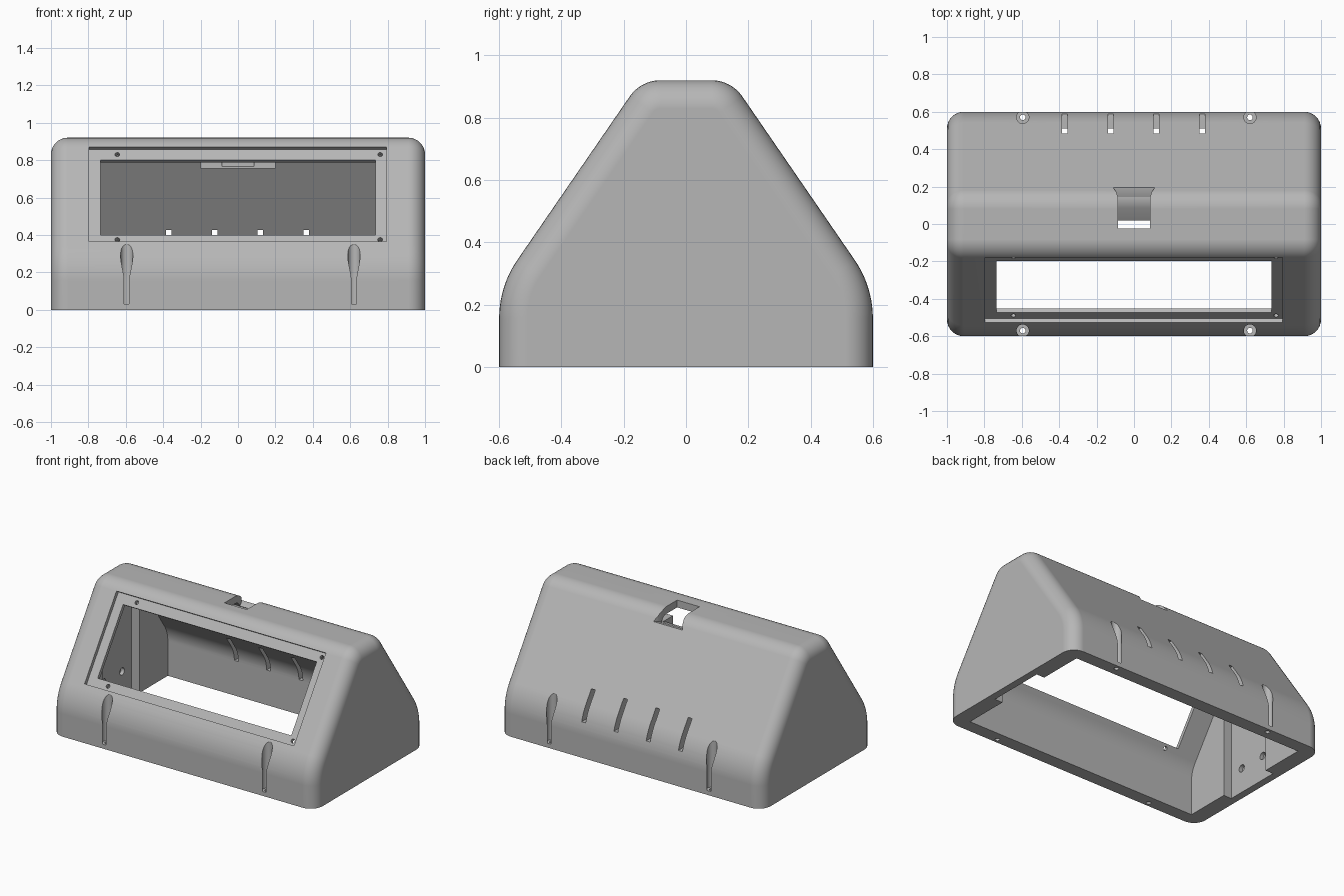
import bpy, bmesh, math
from mathutils import Matrix, Vector

if "Cube" in bpy.data.objects:
    bpy.data.objects.remove(bpy.data.objects["Cube"])

grey = bpy.data.materials.new("plain grey")
grey.use_nodes = True
colour = (0.47, 0.47, 0.47, 1)
grey.diffuse_color = colour
grey.node_tree.nodes["Principled BSDF"].inputs["Base Color"].default_value = colour

TILT = math.radians(55.5)      # pitch of the sloped faces
KNEE = 0.258                   # height where the slope meets the upright wall
HALF_DEPTH, HEIGHT, ROUND = 0.6, 0.92, 0.09


def slope_y(z, depth=0):
    """y of the front slope at height z, sunk by depth."""
    return -HALF_DEPTH + (z - KNEE) / math.tan(TILT) + depth / math.sin(TILT)


def fillet(a, b, c, radius, steps=10):
    """Arc that rounds corner b between a and c."""
    u, v = (a - b).normalized(), (c - b).normalized()
    half = u.angle(v) / 2
    centre = b + (u + v).normalized() * (radius / math.sin(half))
    start = b + u * (radius / math.tan(half)) - centre
    end = b + v * (radius / math.tan(half)) - centre
    sweep = start.angle(end)
    return [centre + (start * math.sin(sweep * (1 - i / steps)) +
                      end * math.sin(sweep * i / steps)) / math.sin(sweep)
            for i in range(steps + 1)]


def profile(side, depth, top, low_r, top_r, bottom=0):
    """Closed y-z outline: upright foot, slope and flat top, mirrored."""
    knee_z = KNEE + math.tan(TILT) * (HALF_DEPTH - side - depth / math.sin(TILT))
    foot, knee = Vector((-side, bottom)), Vector((-side, knee_z))
    brow, mid = Vector((slope_y(top, depth), top)), Vector((0, top))
    half = [foot] + fillet(foot, knee, brow, low_r) + fillet(knee, brow, mid, top_r)
    return half + [Vector((-p.x, p.y)) for p in reversed(half)]


def finish(name, bm):
    bmesh.ops.recalc_face_normals(bm, faces=bm.faces)
    mesh = bpy.data.meshes.new(name)
    bm.to_mesh(mesh)
    bm.free()
    mesh.materials.append(grey)
    obj = bpy.data.objects.new(name, mesh)
    bpy.context.collection.objects.link(obj)
    return obj


def loft(name, rings):
    """Skin a row of matching closed rings and cap both ends."""
    bm = bmesh.new()
    rows = [[bm.verts.new(p) for p in ring] for ring in rings]
    n = len(rows[0])
    for r, s in zip(rows, rows[1:]):
        for i in range(n):
            j = (i + 1) % n
            bm.faces.new((r[i], r[j], s[j], s[i]))
    bm.faces.new(rows[0])
    bm.faces.new(rows[-1])
    return finish(name, bm)


def box(name, lo, hi, turn=Matrix()):
    lo, hi = Vector(lo), Vector(hi)
    bm = bmesh.new()
    bmesh.ops.create_cube(bm, size=1, matrix=turn @ Matrix.Translation((lo + hi) / 2)
                          @ Matrix.Diagonal((*(hi - lo), 1)))
    return finish(name, bm)


def rod(name, radius, lo, hi, turn, sides=24):
    """Cylinder along the local z axis from lo to hi."""
    bm = bmesh.new()
    bmesh.ops.create_cone(bm, cap_ends=True, segments=sides, radius1=radius,
                          radius2=radius, depth=hi - lo,
                          matrix=turn @ Matrix.Translation((0, 0, (lo + hi) / 2)))
    return finish(name, bm)


def combine(tool, how="DIFFERENCE"):
    """Cut or join a helper into the housing and discard it."""
    tool.hide_render = True
    mod = housing.modifiers.new(how, "BOOLEAN")
    mod.operation, mod.solver, mod.object = how, "EXACT", tool
    bpy.context.view_layer.objects.active = housing
    bpy.ops.object.modifier_apply(modifier=mod.name)
    bpy.data.objects.remove(tool)


def on_slope(x, z, depth=0):
    """Frame lying on the front slope: local y uphill, local z outward."""
    return (Matrix.Translation((x, slope_y(z, depth), z)) @
            Matrix.Rotation(TILT, 4, "X"))


# Outer housing with rounded ends
ends = [math.radians(90 * i / 8) for i in range(9)]
stations = ([(-1, t) for t in reversed(ends)] + [(1, t) for t in ends])
rings = []
for sign, t in stations:
    x, d = sign * (1 - ROUND + ROUND * math.sin(t)), ROUND * (1 - math.cos(t))
    outline = profile(HALF_DEPTH - d, d, HEIGHT - d, 0.33 - d, 0.12 - d)
    rings.append([(x, p.x, p.y) for p in outline])
housing = loft("housing", rings)

# Hollow interior, open underneath
inner = profile(0.51, 0.05, 0.87, 0.2, 0.05, bottom=-0.1)
combine(loft("hollow", [[(x, p.x, p.y) for p in inner] for x in (-0.89, 0.89)]))

# Pockets in both end walls, with two blind holes each
for s in (-1, 1):
    a, b = sorted((s * 0.8, s * 0.95))
    combine(box("end_pocket", (a, -0.2, -0.1), (b, 0.2, 0.745)))
    for y in (-0.1, 0.1):
        turn = Matrix.Translation((0, y, 0.17)) @ Matrix.Rotation(s * math.pi / 2, 4, "Y")
        combine(rod("end_hole", 0.025, 0.9, 0.975, turn))

# Window: shallow frame recess, then the opening through the wall
combine(box("frame_recess", (-0.797, -0.306, -0.025), (0.793, 0.306, 0.2),
            on_slope(0, 0.6175)))
combine(box("window", (-0.735, -0.243, -0.15), (0.735, 0.243, 0.1),
            on_slope(0, 0.6, 0.025)))
for x in (-0.645, 0.76):
    for z in (0.375, 0.83):
        combine(rod("frame_hole", 0.013, -0.12, 0.1, on_slope(x, z, 0.025), 16))

# Cable block under the roof and the flared channel through it
combine(box("cable_block", (-0.2, 0.02, 0.755), (0.2, 0.205, 0.83)), "UNION")
channel = [(-0.025, 0.74, 0.085), (0.019, 0.765, 0.085), (0.085, 0.81, 0.085),
           (0.14, 0.832, 0.085), (0.17, 0.845, 0.094), (0.2, 0.85, 0.115)]
combine(loft("cable_channel", [[(-w, y, z), (w, y, z), (w, y, 1), (-w, y, 1)]
                               for y, z, w in channel]))

# Vent slots along the back
for i in range(4):
    x = -0.37 + 0.245 * i
    combine(box("vent", (x - 0.015, 0.4, 0.24), (x + 0.015, 0.7, 0.427)))

# Counterbored mounting holes that break out as teardrop grooves
for x in (-0.595, 0.62):
    for y in (-0.57, 0.57):
        turn = Matrix.Translation((x, y, 0))
        combine(rod("counterbore", 0.033, 0.03, 0.6, turn, 32))
        combine(rod("mount_hole", 0.015, -0.1, 0.1, turn, 16))

# Smooth curves, crisp cut edges
bpy.ops.object.select_all(action="DESELECT")
housing.select_set(True)
bpy.context.view_layer.objects.active = housing
bpy.ops.object.shade_smooth_by_angle(angle=math.radians(25))
normals = housing.modifiers.new("even_normals", "WEIGHTED_NORMAL")
normals.keep_sharp = True
